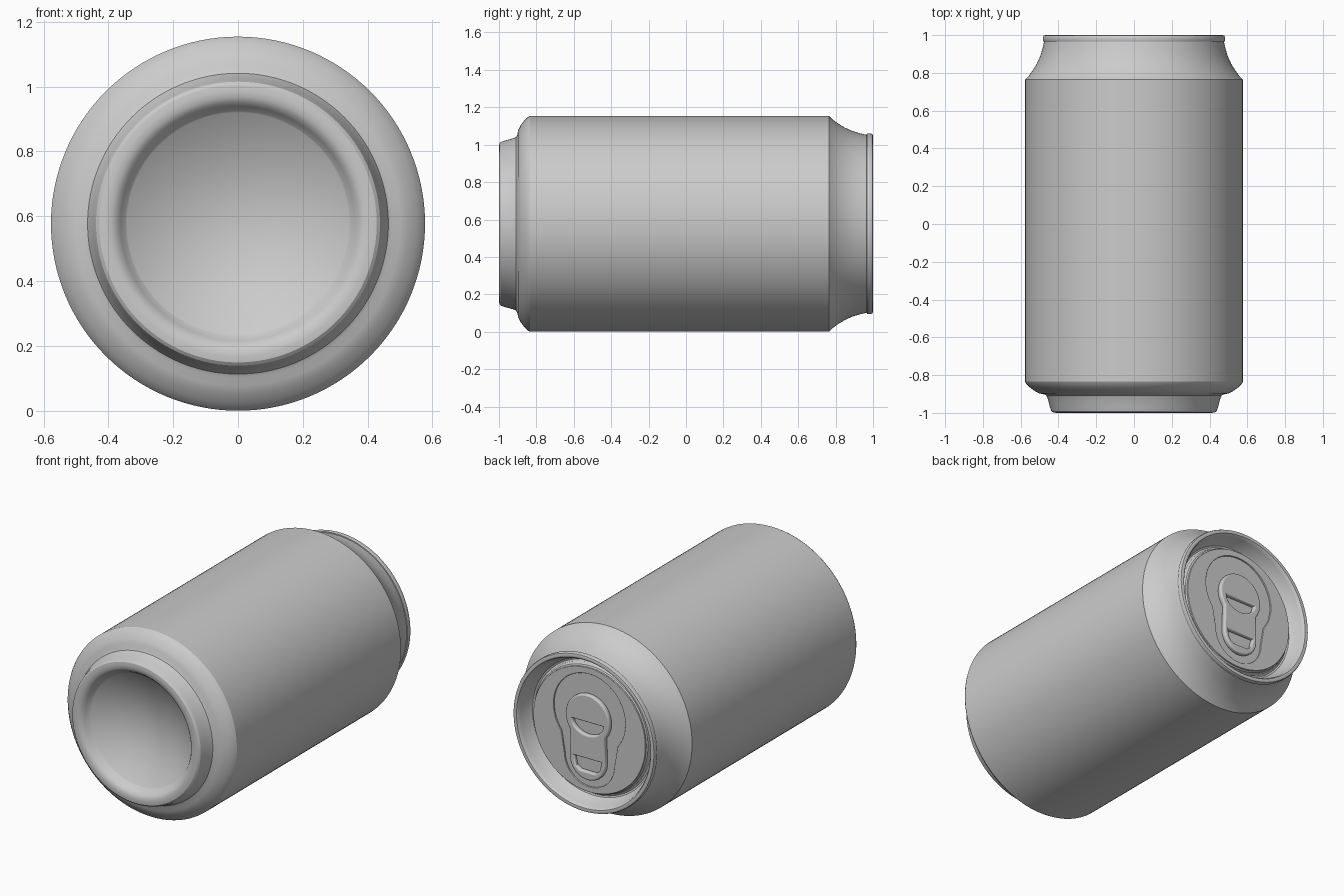
import bpy, bmesh
from math import sin, cos, pi, radians

if "Cube" in bpy.data.objects:
    bpy.data.objects.remove(bpy.data.objects["Cube"], do_unlink=True)

RADIUS = 0.577   # the can lies on its side, so this is also its axis height
SEGMENTS = 128

metal = bpy.data.materials.new("plain grey metal")
metal.use_nodes = True
metal.diffuse_color = (0.6, 0.6, 0.6, 1)
metal.node_tree.nodes["Principled BSDF"].inputs["Base Color"].default_value = (0.6, 0.6, 0.6, 1)


def finish(obj, angle=30):
    bpy.ops.object.select_all(action="DESELECT")
    obj.select_set(True)
    bpy.context.view_layer.objects.active = obj
    bpy.ops.object.shade_smooth_by_angle(angle=radians(angle))


def lathe(name, profile):
    """Spin (radius, y) points about the y axis; zero radius closes the end."""
    bm = bmesh.new()
    rings = []
    for r, y in profile:
        if r == 0:
            rings.append([bm.verts.new((0, y, 0))] * SEGMENTS)
        else:
            turns = [2 * pi * i / SEGMENTS for i in range(SEGMENTS)]
            rings.append([bm.verts.new((r * cos(a), y, r * sin(a))) for a in turns])
    for lower, upper in zip(rings, rings[1:]):
        for i in range(SEGMENTS):
            j = (i + 1) % SEGMENTS
            corners = dict.fromkeys((lower[i], lower[j], upper[j], upper[i]))
            bm.faces.new(list(corners))
    bmesh.ops.recalc_face_normals(bm, faces=bm.faces)
    mesh = bpy.data.meshes.new(name)
    bm.to_mesh(mesh)
    bm.free()
    mesh.materials.append(metal)
    obj = bpy.data.objects.new(name, mesh)
    obj.location.z = RADIUS
    bpy.context.collection.objects.link(obj)
    finish(obj)


def arc(cx, cz, r, start, end, steps=24):
    angles = [radians(start + (end - start) * i / steps) for i in range(steps + 1)]
    return [(cx + r * cos(a), cz + r * sin(a)) for a in angles]


def keyhole(top_z, top_r, low_z, low_r):
    """Round head with a narrower rounded foot."""
    return arc(0, top_z, top_r, -38, 218, 40) + arc(0, low_z, low_r, 180, 360)


def plate(name, outlines, y, half_depth, bevel):
    """Filled outline (later outlines are holes) with softened edges."""
    curve = bpy.data.curves.new(name, "CURVE")
    curve.dimensions = "2D"
    curve.fill_mode = "BOTH"
    curve.extrude = half_depth - bevel
    curve.bevel_depth = bevel
    curve.bevel_resolution = 3
    curve.offset = -bevel
    for outline in outlines:
        spline = curve.splines.new("POLY")
        spline.points.add(len(outline) - 1)
        for point, (x, z) in zip(spline.points, outline):
            point.co = (x, z, 0, 1)
        spline.use_cyclic_u = True
    curve.materials.append(metal)
    obj = bpy.data.objects.new(name, curve)
    obj.location = (0, y, RADIUS)
    obj.rotation_euler.x = pi / 2
    bpy.context.collection.objects.link(obj)
    bpy.ops.object.select_all(action="DESELECT")
    obj.select_set(True)
    bpy.context.view_layer.objects.active = obj
    bpy.ops.object.convert(target="MESH")
    finish(bpy.context.object, 40)


# Body: concave base dome, foot ring, straight wall and curved neck
dome = [(0.347 * sin(pi / 2 * i / 10), -0.95 + 0.11 * cos(pi / 2 * i / 10) ** 2) for i in range(11)]
foot = [(0.362, -0.975), (0.375, -0.99), (0.39, -0.998), (0.41, -1), (0.428, -0.998),
        (0.438, -0.99), (0.446, -0.965), (0.458, -0.92), (0.464, -0.908), (0.476, -0.902)]
shoulder = [(0.5, -0.897), (0.525, -0.885), (0.553, -0.864), (0.57, -0.847), (RADIUS, -0.835)]
neck = [(RADIUS, 0.765), (0.557, 0.785), (0.535, 0.815), (0.515, 0.848), (0.498, 0.885),
        (0.485, 0.925), (0.476, 0.965)]
lathe("can_body", dome + foot + shoulder + neck)

# Lid: rolled rim, sloping inner wall, groove and flat floor
rim = [(0.474, 0.966), (0.481, 0.967), (0.483, 0.972), (0.483, 0.988), (0.479, 0.997),
       (0.47, 1), (0.458, 0.998), (0.451, 0.99)]
groove = [(0.447, 0.975), (0.425, 0.91), (0.418, 0.9), (0.408, 0.897), (0.398, 0.902),
          (0.392, 0.912), (0.39, 0.928), (0.383, 0.934), (0, 0.934)]
lathe("can_lid", rim + groove)

# Raised lid panel around the keyhole-shaped recess
plate("lid_panel", [arc(0, 0, 0.383, 0, 355, 71), keyhole(0.1, 0.245, -0.18, 0.17)], 0.936, 0.007, 0.003)

# Pull tab with a half-moon finger hole and a smaller slot
finger_hole = arc(0, 0.055, 0.105, 180, 360)
finger_hole = [(x, 0.055 + (z - 0.055) * 0.75) for x, z in finger_hole]
slot = [(-0.095, -0.17), (0.095, -0.17), (0.08, -0.23), (0.05, -0.25), (-0.05, -0.25), (-0.08, -0.23)]
plate("pull_tab", [keyhole(0.075, 0.15, -0.18, 0.122), finger_hole, slot], 0.948, 0.016, 0.01)
